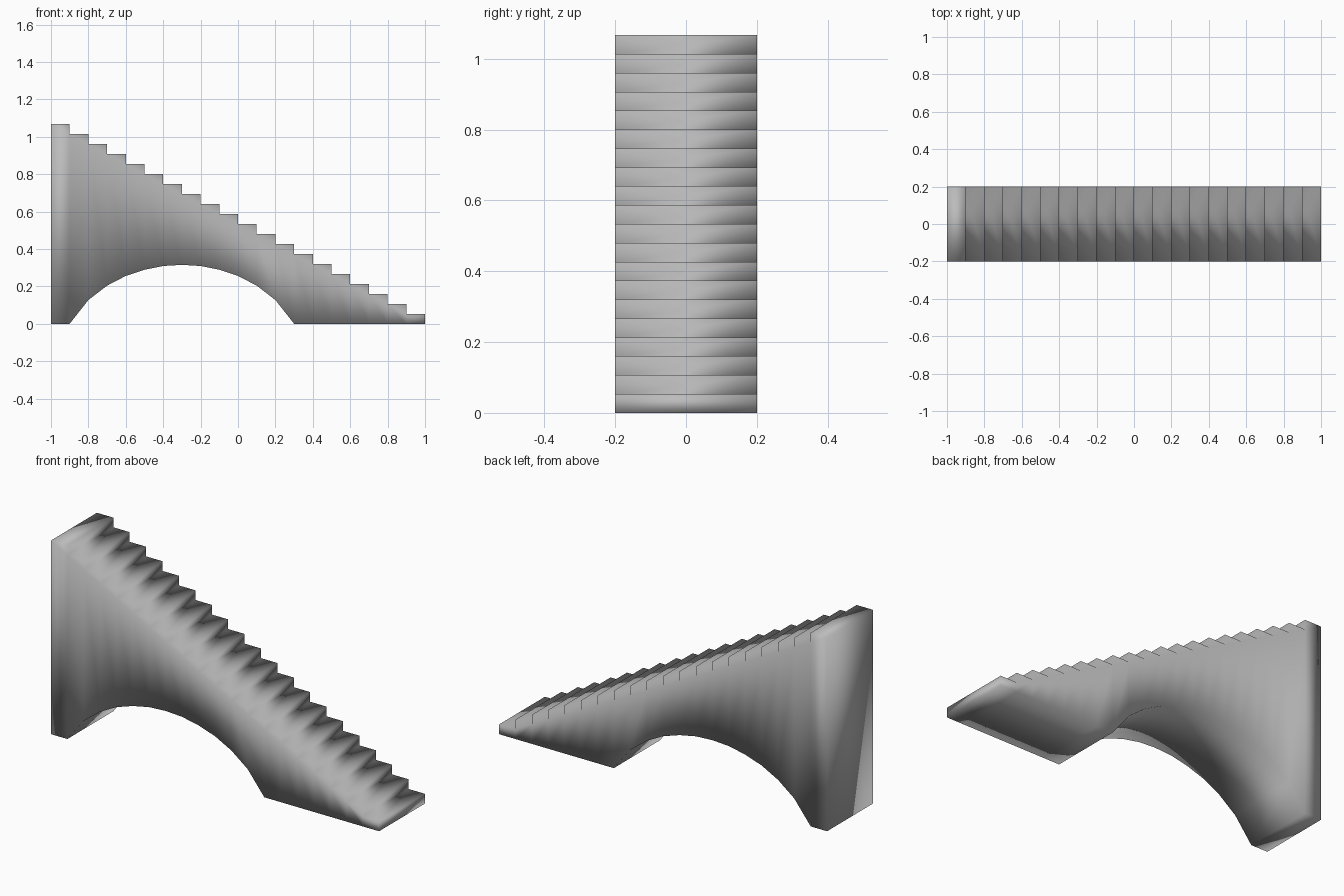
import bpy
import bmesh

cube = bpy.data.objects.get("Cube")
if cube:
    bpy.data.objects.remove(cube, do_unlink=True)

STEPS = 20
RUN = 2 / STEPS
RISE = 1.067 / STEPS
HALF_WIDTH = 0.2

# Underside heights of half the arch, from its foot to its crown
half_arch = [0, 0.127, 0.204, 0.256, 0.289, 0.309, 0.315]
arch = half_arch + half_arch[-2::-1]


def underside(i):
    """Height of the underside at step line i; the arch starts one step in."""
    return arch[i - 1] if 1 <= i <= len(arch) else 0


def tread(i):
    return (STEPS - i) * RISE


bm = bmesh.new()
verts = {}


def point(i, z):
    key = (i, round(z, 4))
    if key not in verts:
        verts[key] = bm.verts.new((-1 + i * RUN, -HALF_WIDTH, z))
    return verts[key]


# Front side: one upright panel below each step, sharing its edges
for i in range(STEPS):
    outline = [point(i, underside(i)), point(i + 1, underside(i + 1)),
               point(i + 1, tread(i + 1)), point(i + 1, tread(i)),
               point(i, tread(i))]
    bm.faces.new(list(dict.fromkeys(outline)))

# Extrude across the width to make treads, risers, arch and back side
result = bmesh.ops.extrude_face_region(bm, geom=bm.faces[:], use_keep_orig=True)
moved = [g for g in result["geom"] if isinstance(g, bmesh.types.BMVert)]
bmesh.ops.translate(bm, verts=moved, vec=(0, 2 * HALF_WIDTH, 0))
bmesh.ops.recalc_face_normals(bm, faces=bm.faces[:])

# The whole body is softly shaded
for face in bm.faces:
    face.smooth = True

mesh = bpy.data.meshes.new("arched_staircase")
bm.to_mesh(mesh)
bm.free()
staircase = bpy.data.objects.new("arched_staircase", mesh)
bpy.context.collection.objects.link(staircase)

# Plain grey stone
stone = bpy.data.materials.new("grey_stone")
stone.use_nodes = True
grey = (0.5, 0.5, 0.5, 1)
stone.diffuse_color = grey
stone.node_tree.nodes["Principled BSDF"].inputs["Base Color"].default_value = grey
mesh.materials.append(stone)
